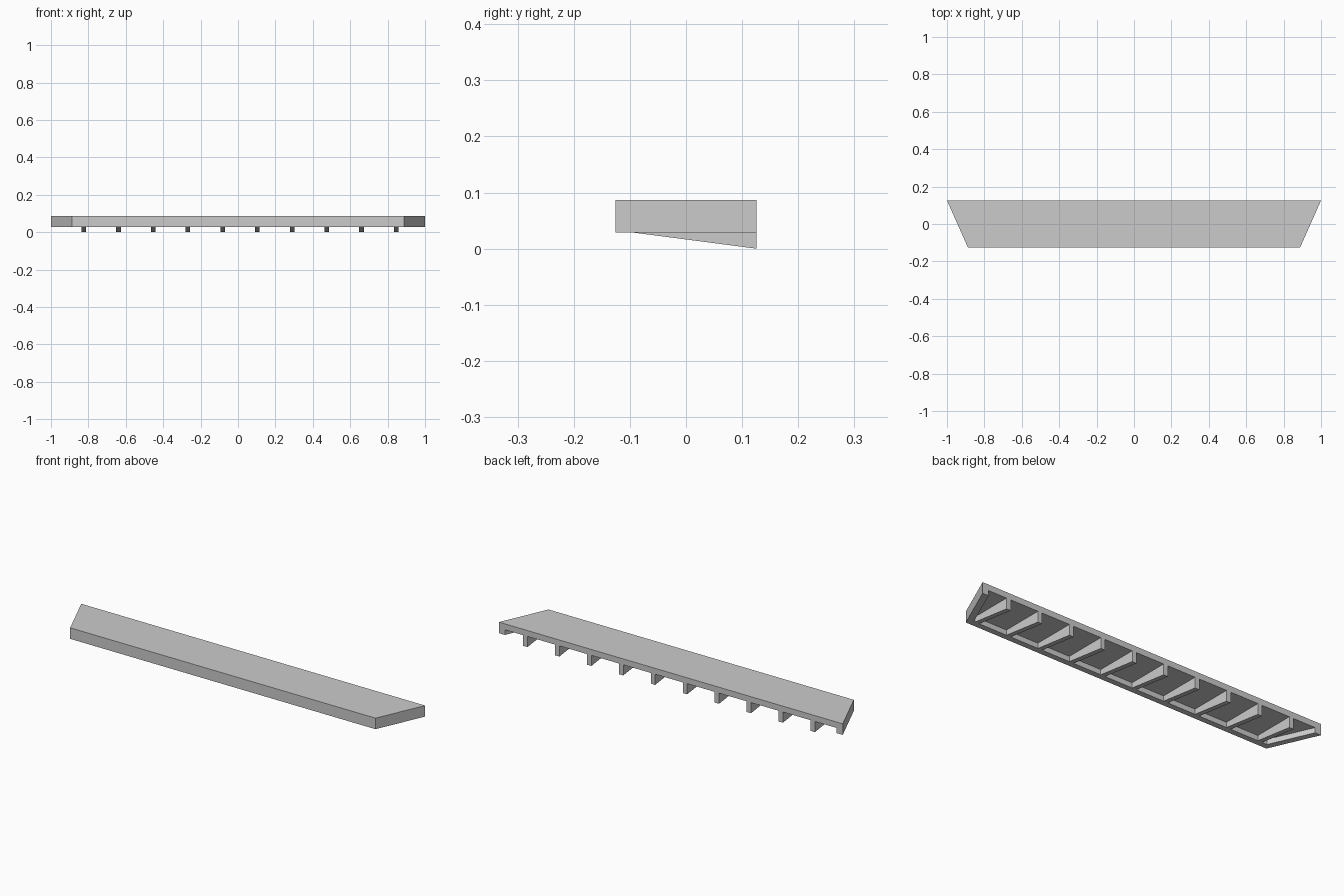
import bpy
import bmesh

if "Cube" in bpy.data.objects:
    bpy.data.objects.remove(bpy.data.objects["Cube"], do_unlink=True)

grey = bpy.data.materials.new("plain grey")
grey.use_nodes = True
grey.diffuse_color = (0.6, 0.6, 0.6, 1)
grey.node_tree.nodes["Principled BSDF"].inputs["Base Color"].default_value = (0.6, 0.6, 0.6, 1)

BACK = 0.126
FRONT = -BACK
SLAB_BOTTOM, PLATE_BOTTOM, TOP = 0.029, 0.056, 0.087
LIP_INNER = -0.096
WALL = 0.035


def half_width(y):
    """Half the slab's length at depth y, along its slanted ends."""
    return 0.888 + (1 - 0.888) * (y - FRONT) / (BACK - FRONT)


def prism(name, outline, offset):
    """Flat outline extruded along an offset vector."""
    bm = bmesh.new()
    face = bm.faces.new([bm.verts.new(p) for p in outline])
    extruded = bmesh.ops.extrude_face_region(bm, geom=[face], use_keep_orig=True)
    moved = [v for v in extruded["geom"] if isinstance(v, bmesh.types.BMVert)]
    bmesh.ops.translate(bm, verts=moved, vec=offset)
    bmesh.ops.recalc_face_normals(bm, faces=bm.faces)
    mesh = bpy.data.meshes.new(name)
    bm.to_mesh(mesh)
    bm.free()
    mesh.materials.append(grey)
    obj = bpy.data.objects.new(name, mesh)
    bpy.context.collection.objects.link(obj)
    return obj


def trapezoid(front, back, inset, z):
    f, b = half_width(front) - inset, half_width(back) - inset
    return [(-f, front, z), (f, front, z), (b, back, z), (-b, back, z)]


# Slab, hollowed from below and open at the back, leaving a lip on three sides
slab = prism("shelf_slab", trapezoid(FRONT, BACK, 0, SLAB_BOTTOM), (0, 0, TOP - SLAB_BOTTOM))
cutter = prism("recess_cutter", trapezoid(LIP_INNER, BACK + 0.05, WALL, -0.05),
               (0, 0, PLATE_BOTTOM + 0.05))
cutter.hide_render = True
cut = slab.modifiers.new("recess", "BOOLEAN")
cut.operation = "DIFFERENCE"
cut.solver = "EXACT"
cut.object = cutter
bpy.context.view_layer.objects.active = slab
bpy.ops.object.modifier_apply(modifier=cut.name)
bpy.data.objects.remove(cutter, do_unlink=True)

# Row of tapered brackets under the plate
BRACKETS, FIRST, STEP, THICK = 10, -0.825, 0.1857, 0.025
for i in range(BRACKETS):
    x = FIRST + i * STEP - THICK / 2
    side = [(x, LIP_INNER, SLAB_BOTTOM), (x, BACK, 0),
            (x, BACK, PLATE_BOTTOM), (x, LIP_INNER, PLATE_BOTTOM)]
    prism(f"bracket_{i + 1}", side, (THICK, 0, 0))
